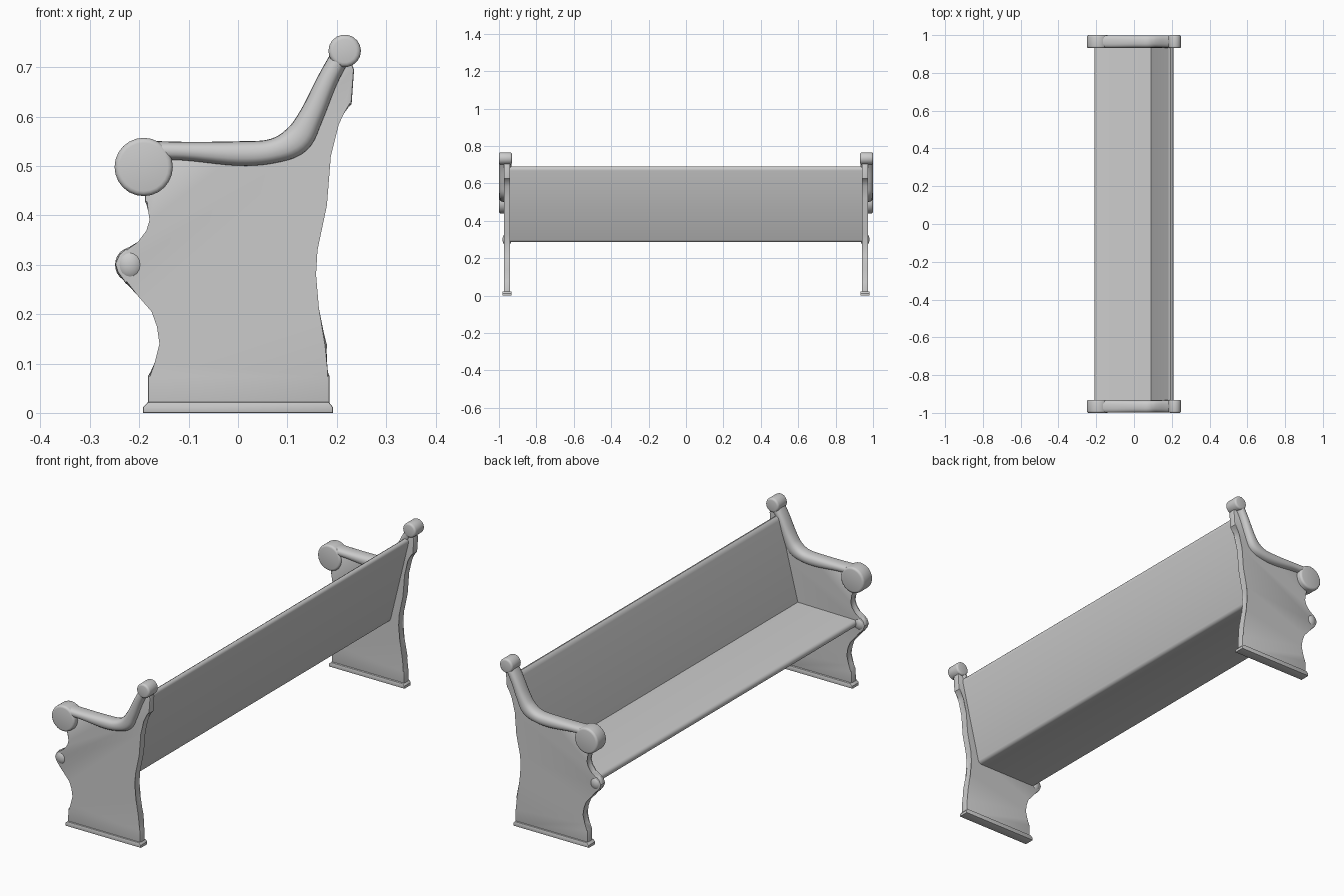
import bpy, bmesh, math
from mathutils import Vector

if "Cube" in bpy.data.objects:
    bpy.data.objects.remove(bpy.data.objects["Cube"])


def finish(name, bm, mirror=True, angle=35):
    bmesh.ops.recalc_face_normals(bm, faces=bm.faces)
    me = bpy.data.meshes.new(name)
    bm.to_mesh(me)
    bm.free()
    ob = bpy.data.objects.new(name, me)
    bpy.context.collection.objects.link(ob)
    bpy.ops.object.select_all(action='DESELECT')
    ob.select_set(True)
    bpy.context.view_layer.objects.active = ob
    bpy.ops.object.shade_smooth_by_angle(angle=math.radians(angle))
    if mirror:
        mod = ob.modifiers.new("other_end", 'MIRROR')
        mod.use_axis = (False, True, False)
        mod.use_mirror_merge = False
    return ob


def prism(name, profile, y0, y1, bevel=0, segments=3, mirror=True, angle=35):
    """Extrude an (x, z) profile along y, rounding the rims of both caps."""
    bm = bmesh.new()
    a = [bm.verts.new((x, y0, z)) for x, z in profile]
    b = [bm.verts.new((x, y1, z)) for x, z in profile]
    n = len(profile)
    for i in range(n):
        j = (i + 1) % n
        bm.faces.new((a[i], a[j], b[j], b[i]))
    bm.faces.new(a)
    bm.faces.new(b)
    if bevel:
        rims = [e for e in bm.edges if abs(e.verts[0].co.y - e.verts[1].co.y) < 1e-6]
        bmesh.ops.bevel(bm, geom=rims, offset=bevel, segments=segments,
                        profile=0.5, affect='EDGES', clamp_overlap=True)
    return finish(name, bm, mirror, angle)


def circle(cx, cz, r, n):
    return [(cx + r * math.cos(math.tau * i / n), cz + r * math.sin(math.tau * i / n))
            for i in range(n)]


def catmull(pts, steps):
    p = [Vector(q) for q in pts]
    p = [2 * p[0] - p[1]] + p + [2 * p[-1] - p[-2]]
    out = []
    for i in range(1, len(p) - 2):
        for s in range(steps):
            t = s / steps
            a, b, c, d = p[i - 1:i + 3]
            out.append(0.5 * (2 * b + (c - a) * t + (2 * a - 5 * b + 4 * c - d) * t * t
                              + (3 * b - a - 3 * c + d) * t ** 3))
    return out + [p[-2]]


# Scalloped end panels
outline = [(-.183, .005), (-.182, .075), (-.165, .10), (-.155, .14), (-.160, .175),
           (-.175, .205), (-.20, .24), (-.228, .263), (-.244, .285), (-.249, .302),
           (-.241, .320), (-.227, .333), (-.20, .343), (-.182, .367), (-.175, .39),
           (-.178, .41), (-.188, .427), (-.19, .50), (-.15, .53), (0, .525), (.11, .54),
           (.15, .60), (.20, .72), (.225, .72), (.235, .695), (.23, .625), (.212, .61),
           (.20, .585), (.188, .52), (.18, .42), (.161, .33), (.154, .28), (.16, .21),
           (.180, .138), (.177, .09), (.185, .075), (.185, .005)]
prism("end_panel", outline, .940, .974, bevel=.004, segments=2)

# Foot plinth under each panel
foot = [(-.192, 0), (.192, 0), (.192, .012), (.184, .022), (-.182, .022), (-.192, .012)]
prism("foot_plinth", foot, .932, .981, bevel=.003, segments=2)

# Rounded boss on the front edge of each panel
bm = bmesh.new()
bmesh.ops.create_uvsphere(bm, u_segments=20, v_segments=12, radius=1)
for v in bm.verts:
    v.co = Vector((-.219 + v.co.x * .030, .957 + v.co.y * .024, .300 + v.co.z * .034))
finish("front_boss", bm, angle=60)

# Armrest rail: (x, z, half thickness) swept with a rounded section
rail = catmull([(-.18, .531, .020), (-.11, .530, .019), (0, .525, .025), (.07, .530, .025),
                (.119, .553, .030), (.148, .600, .025), (.182, .675, .021),
                (.215, .735, .020)], 5)
bm = bmesh.new()
rings, sides = [], 20
for i, p in enumerate(rail):
    t = rail[min(i + 1, len(rail) - 1)] - rail[max(i - 1, 0)]
    t = Vector((t.x, t.y)).normalized()
    ring = []
    for k in range(sides):
        c, s = math.cos(math.tau * k / sides), math.sin(math.tau * k / sides)
        u = math.copysign(abs(c) ** .8, c) * .033
        w = math.copysign(abs(s) ** .8, s) * p.z
        ring.append(bm.verts.new((p.x - t.y * w, .966 + u, p.y + t.x * w)))
    rings.append(ring)
for r0, r1 in zip(rings, rings[1:]):
    for k in range(sides):
        m = (k + 1) % sides
        bm.faces.new((r0[k], r0[m], r1[m], r1[k]))
bm.faces.new(rings[0])
bm.faces.new(rings[-1])
finish("armrest_rail", bm, angle=60)

# Scroll at the front and knob at the top of each armrest
prism("armrest_scroll", circle(-.191, .498, .059, 24), .931, 1.0, bevel=.010)
prism("top_knob", circle(.216, .733, .033, 18), .931, 1.0, bevel=.009)

# Seat and leaning back as one bent board with rounded edges
board = [(.090, .320), (.180, .672), (.185, .684), (.194, .690), (.203, .687), (.208, .678),
         (.207, .667), (.117, .297), (.112, .289), (.102, .285), (-.195, .285),
         (-.205, .289), (-.210, .300), (-.205, .312), (-.195, .316)]
prism("seat_and_back", board, -.945, .945, mirror=False, angle=50)
